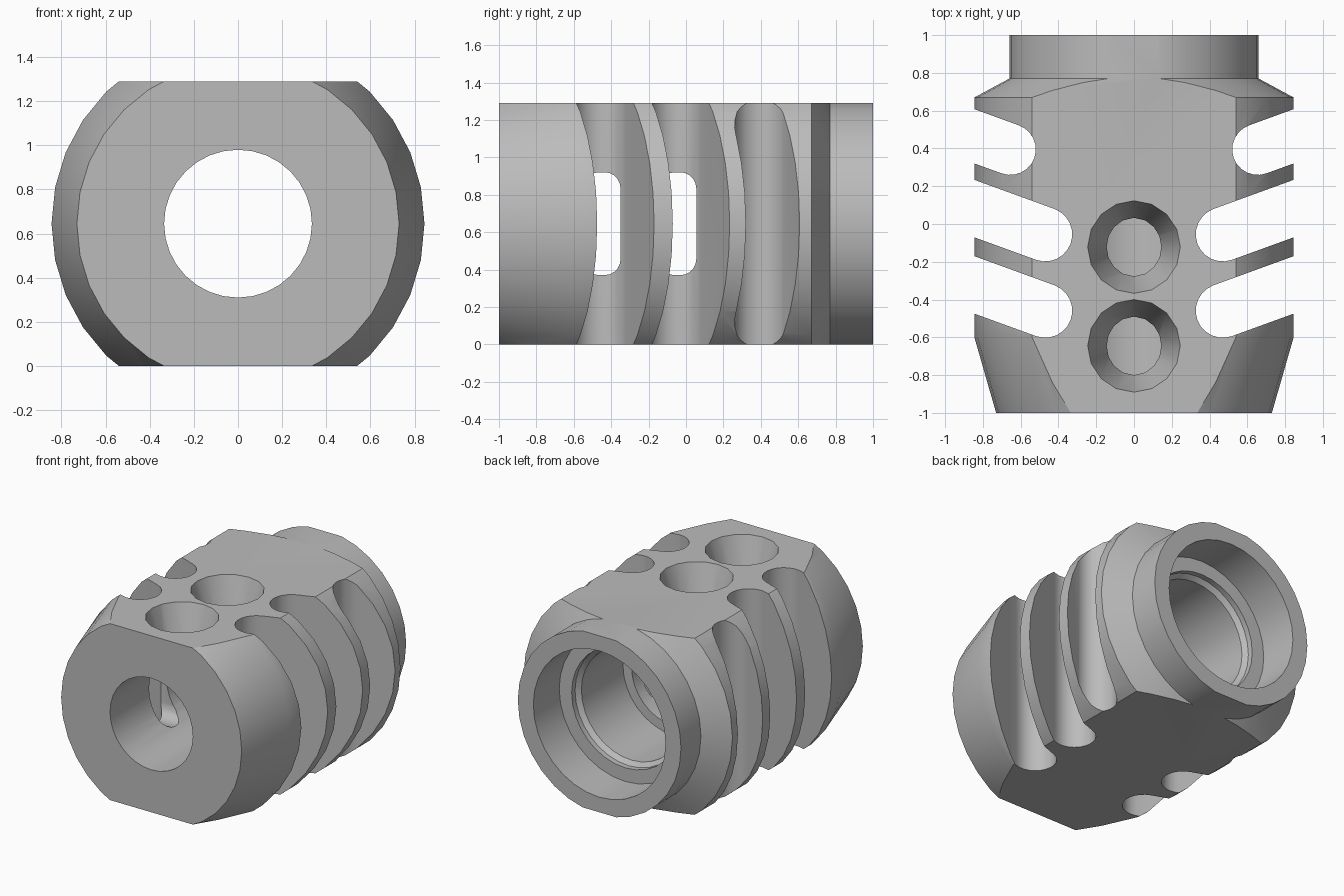
import bpy, bmesh, math
from mathutils import Matrix, Vector

if "Cube" in bpy.data.objects:
    bpy.data.objects.remove(bpy.data.objects["Cube"])

AXIS_Z = 0.645          # height of the bore axis
TILT = math.radians(20)  # sweep of the side slots

steel = bpy.data.materials.new("brushed grey")
steel.use_nodes = True
grey = (0.5, 0.5, 0.5, 1)
steel.diffuse_color = grey
steel.node_tree.nodes["Principled BSDF"].inputs["Base Color"].default_value = grey


def make_object(name, bm):
    bmesh.ops.recalc_face_normals(bm, faces=bm.faces)
    mesh = bpy.data.meshes.new(name)
    bm.to_mesh(mesh)
    bm.free()
    mesh.materials.append(steel)
    obj = bpy.data.objects.new(name, mesh)
    bpy.context.collection.objects.link(obj)
    return obj


def lathe(name, profile, sides=32):
    """Spin a closed (radius, y) outline around the bore axis."""
    bm = bmesh.new()
    rings = []
    for i in range(sides):
        a = math.tau * i / sides
        rings.append([bm.verts.new((r * math.cos(a), y, AXIS_Z + r * math.sin(a)))
                      for r, y in profile])
    n = len(profile)
    for i in range(sides):
        a, b = rings[i], rings[(i + 1) % sides]
        for j in range(n):
            k = (j + 1) % n
            bm.faces.new((a[j], a[k], b[k], b[j]))
    return make_object(name, bm)


def prism(name, points, offset):
    """Extrude a flat outline by an offset."""
    bm = bmesh.new()
    face = bm.faces.new([bm.verts.new(p) for p in points])
    out = bmesh.ops.extrude_face_region(bm, geom=[face])
    verts = [g for g in out["geom"] if isinstance(g, bmesh.types.BMVert)]
    bmesh.ops.translate(bm, verts=verts, vec=offset)
    return make_object(name, bm)


def cut(obj, cutter, operation="DIFFERENCE"):
    cutter.hide_render = True
    mod = obj.modifiers.new("cut", "BOOLEAN")
    mod.operation = operation
    mod.solver = "EXACT"
    mod.object = cutter
    graph = bpy.context.evaluated_depsgraph_get()
    result = bpy.data.meshes.new_from_object(obj.evaluated_get(graph))
    obj.modifiers.clear()
    obj.data = result
    bpy.data.objects.remove(cutter)


def side_slot(x, y, r, side):
    """Round-ended slot sweeping outwards and back, cut through the full height."""
    arc = [math.pi / 2 + TILT + math.pi * i / 12 for i in range(13)]
    pts = [(x + r * math.cos(a), y + r * math.sin(a)) for a in arc]
    far = Vector((math.cos(TILT), math.sin(TILT))) * 0.9
    pts += [(pts[-1][0] + far.x, pts[-1][1] + far.y), (pts[0][0] + far.x, pts[0][1] + far.y)]
    return prism("slot_cutter", [(side * px, py, -0.3) for px, py in pts], (0, 0, 2))


def port(y, half_w=0.1, half_h=0.275, r=0.085):
    """Rounded window joining the left and right slots to the bore."""
    pts = []
    for q, (sy, sz) in enumerate([(1, 1), (-1, 1), (-1, -1), (1, -1)]):
        for i in range(6):
            a = math.pi / 2 * (q + i / 5)
            pts.append((-0.45, y + sy * (half_w - r) + r * math.cos(a),
                        AXIS_Z + sz * (half_h - r) + r * math.sin(a)))
    return prism("port_cutter", pts, (0.9, 0, 0))


# Turned body: outer shell, then the stepped bore from back to front
body = lathe("vented_body", [
    (0.73, -1), (0.845, -0.6), (0.845, 0.67), (0.66, 0.77), (0.66, 1),
    (0.535, 1), (0.535, 0.7), (0.435, 0.7), (0.435, 0.66), (0.405, 0.63),
    (0.405, 0.15), (0.335, 0.15), (0.335, -1)])

# Flats on the top and bottom
cut(body, prism("flats", [(-1, -1.2, 0), (1, -1.2, 0), (1, 1.2, 0), (-1, 1.2, 0)],
                (0, 0, 2 * AXIS_Z)), "INTERSECT")

# Swept slots on both sides
for x, y, r in [(0.47, -0.459, 0.143), (0.47, -0.055, 0.143), (0.655, 0.395, 0.135)]:
    for side in (-1, 1):
        cut(body, side_slot(x, y, r, side))

# Windows from the two front slots into the bore
for y in (-0.45, -0.045):
    cut(body, port(y))

# Tapered vents in the top
for y in (-0.645, -0.122):
    bm = bmesh.new()
    bmesh.ops.create_cone(bm, cap_ends=True, segments=16, radius1=0.127, radius2=0.273,
                          depth=0.5, matrix=Matrix.Translation((0, y, 1.135)))
    cut(body, make_object("vent_cutter", bm))

# Smooth shading with crisp machined edges
bpy.ops.object.select_all(action="DESELECT")
body.select_set(True)
bpy.context.view_layer.objects.active = body
bpy.ops.object.shade_smooth_by_angle(angle=math.radians(30))
